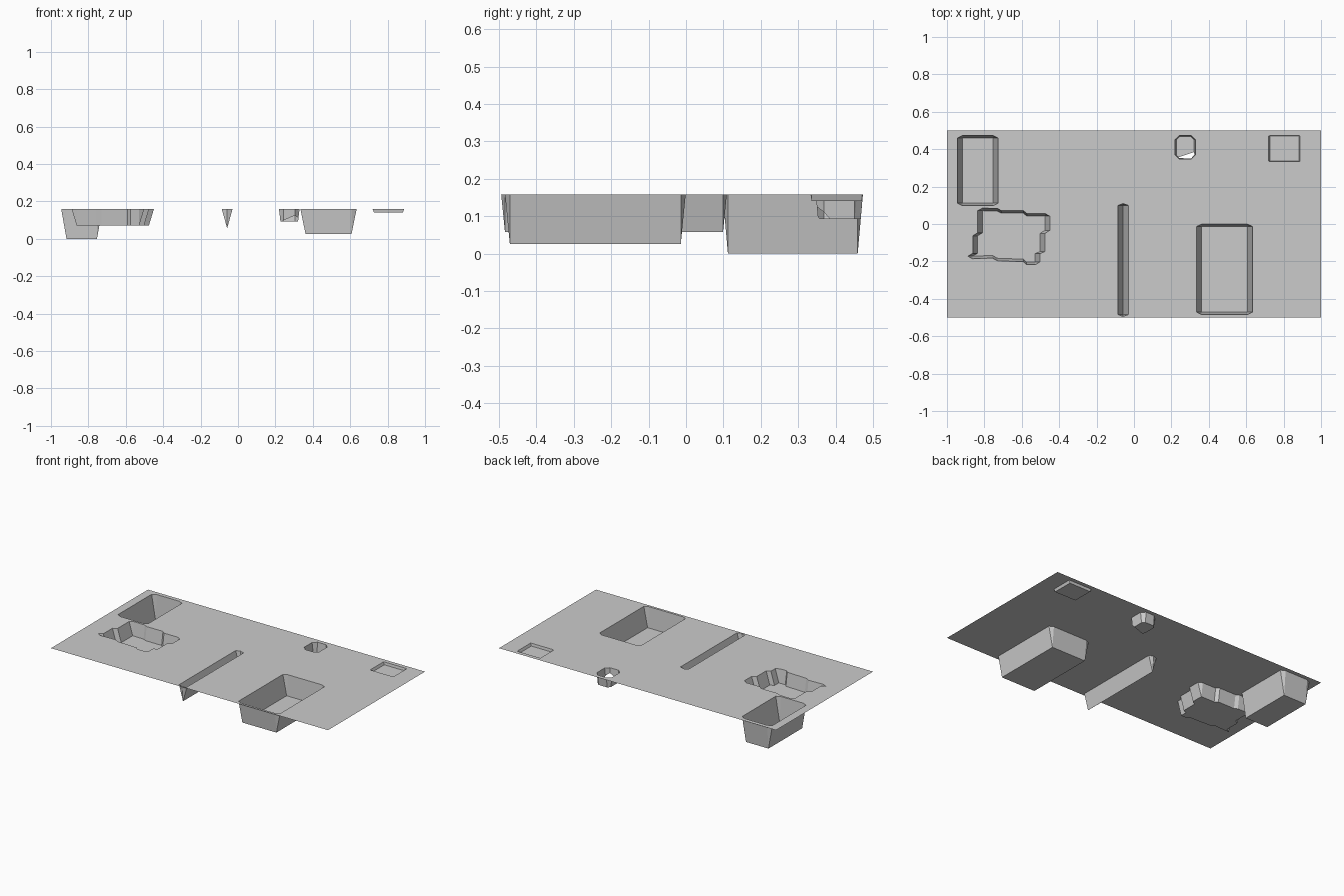
import bpy, bmesh
from mathutils import Vector

if "Cube" in bpy.data.objects:
    bpy.data.objects.remove(bpy.data.objects["Cube"])

TOP = 0.158   # height of the flat sheet
rings = []    # pocket rims, cut out of the sheet at the end


def finish(name, bm):
    mesh = bpy.data.meshes.new(name)
    bm.to_mesh(mesh)
    bm.free()
    bpy.context.collection.objects.link(bpy.data.objects.new(name, mesh))


def rect(x0, x1, y0, y1, c=0.0):
    """Four floor sides (front, right, back, left), optionally with cut corners."""
    if not c:
        p = [(x0, y0), (x1, y0), (x1, y1), (x0, y1)]
        return [[p[i], p[(i + 1) % 4]] for i in range(4)]
    return [[(x0, y0 + c), (x0 + c, y0), (x1 - c, y0), (x1, y0 + c)],
            [(x1, y0 + c), (x1, y1 - c)],
            [(x1, y1 - c), (x1 - c, y1), (x0 + c, y1), (x0, y1 - c)],
            [(x0, y1 - c), (x0, y0 + c)]]


def pocket(name, sides, dx, dy, z, cut=None):
    """Drafted open pocket: each floor side is pushed outward to form the rim."""
    shifts = [(0, -dy), (dx, 0), (0, dy), (-dx, 0)]
    bm = bmesh.new()
    floor, rim, walls = [], [], []
    for side in sides:
        floor.append([bm.verts.new((x, y, z)) for x, y in side[:-1]])
    for i, (side, (sx, sy)) in enumerate(zip(sides, shifts)):
        rim.append([bm.verts.new((x + sx, y + sy, TOP)) for x, y in side])
        walls.append(floor[i] + [floor[(i + 1) % 4][0]])
    for i in range(4):
        w, r = walls[i], rim[i]
        for k in range(len(r) - 1):
            bm.faces.new((w[k + 1], w[k], r[k], r[k + 1]))
        bm.faces.new((r[0], w[0], rim[i - 1][-1]))
    bm.faces.new([v for part in floor for v in part])
    rings.append([v.co.copy() for part in rim for v in part])
    if cut:
        a, b, c = map(Vector, cut)
        bmesh.ops.bisect_plane(bm, geom=bm.verts[:] + bm.edges[:] + bm.faces[:],
                               plane_co=a, plane_no=(b - a).cross(c - a),
                               clear_outer=True)
    finish(name, bm)


# Plain drafted pockets
pocket("deep_pocket", rect(-0.917, -0.754, 0.112, 0.459), 0.028, 0.014, 0.0)
pocket("large_pocket", rect(0.361, 0.607, -0.471, -0.014), 0.027, 0.013, 0.026)
pocket("shallow_pocket", rect(0.727, 0.881, 0.336, 0.47), 0.007, 0.003, 0.141)

# V-shaped slot with a nearly sharp bottom edge
pocket("slot", rect(-0.0585, -0.0575, -0.484, 0.099), 0.028, 0.01, 0.058)

# Small pocket, open at its front right lower corner
pocket("small_pocket", rect(0.227, 0.321, 0.353, 0.467, 0.016), 0.008, 0.006, 0.092,
       cut=((0.227, 0.353, 0.092), (0.321, 0.385, 0.092), (0.324, 0.352, 0.13)))

# Stepped pocket with jogged sides
front = [(-0.863, -0.172), (-0.757, -0.168), (-0.73, -0.183), (-0.59, -0.188),
         (-0.575, -0.203), (-0.528, -0.203)]
right = [(-0.528, -0.203), (-0.528, -0.158), (-0.502, -0.147), (-0.502, -0.05),
         (-0.476, -0.034), (-0.476, 0.042)]
back = [(-0.476, 0.042), (-0.573, 0.042), (-0.592, 0.058), (-0.71, 0.058),
        (-0.73, 0.069), (-0.81, 0.071)]
left = [(-0.81, 0.071), (-0.81, -0.047), (-0.836, -0.063), (-0.836, -0.157),
        (-0.863, -0.172)]
pocket("stepped_pocket", [front, right, back, left], 0.026, 0.014, 0.072)

# Flat sheet with an opening at every pocket rim
bm = bmesh.new()
outline = [Vector((x, y, TOP)) for x, y in ((-1, -0.5), (1, -0.5), (1, 0.5), (-1, 0.5))]
edges = []
for ring in [outline] + rings:
    vs = [bm.verts.new(p) for p in ring]
    edges += [bm.edges.new((vs[i - 1], vs[i])) for i in range(len(vs))]
bmesh.ops.triangle_fill(bm, use_beauty=True, use_dissolve=False, edges=edges,
                        normal=(0, 0, 1))
for f in bm.faces:
    f.normal_update()
    if f.normal.z < 0:
        f.normal_flip()
finish("sheet", bm)
